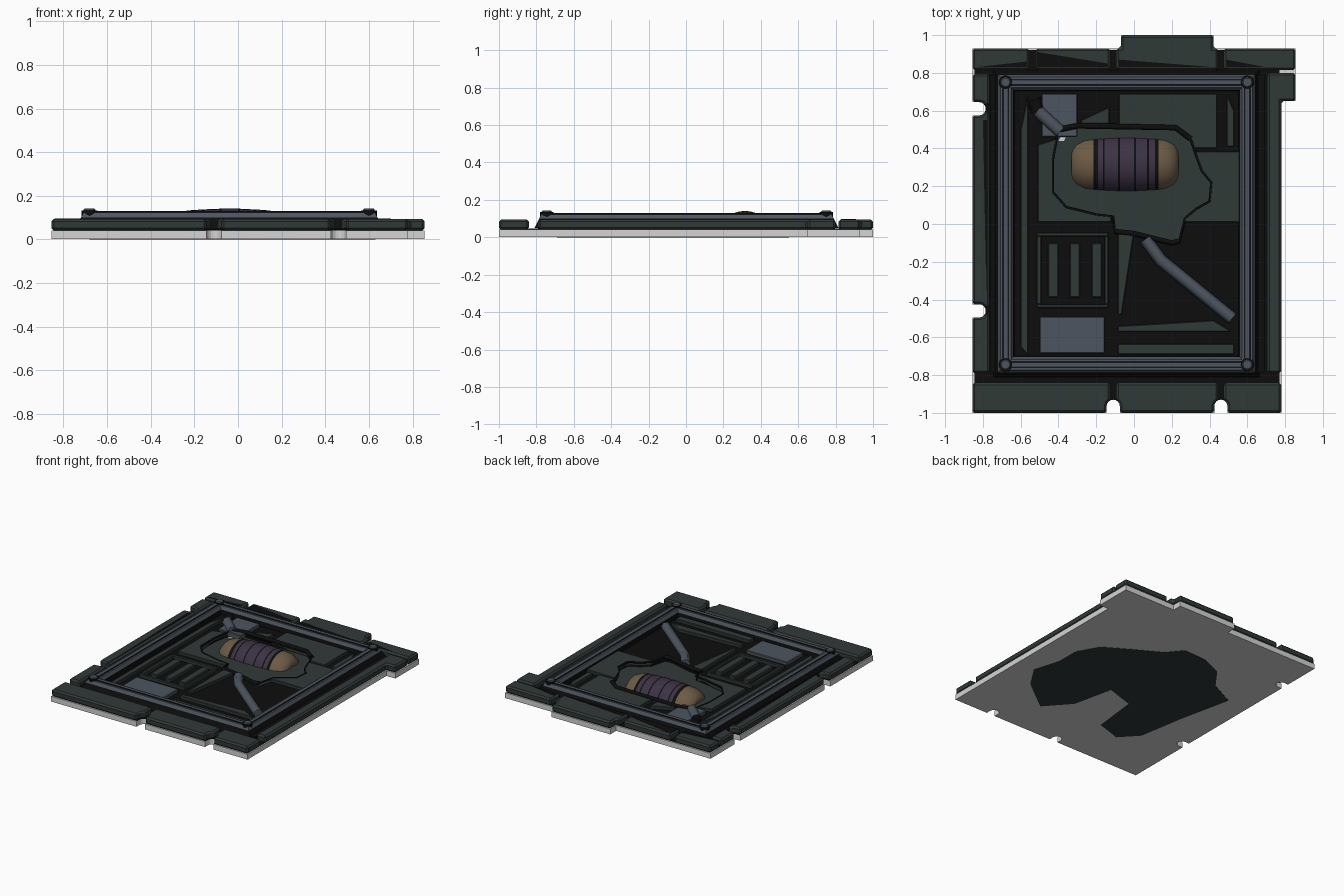
import bpy
import bmesh
from math import sin, cos, pi
from mathutils import Vector

default_cube = bpy.data.objects.get("Cube")
if default_cube:
    bpy.data.objects.remove(default_cube, do_unlink=True)


def material(name, red, green, blue):
    mat = bpy.data.materials.new(name)
    mat.use_nodes = True
    mat.diffuse_color = (red, green, blue, 1)
    shader = mat.node_tree.nodes["Principled BSDF"]
    shader.inputs["Base Color"].default_value = (red, green, blue, 1)
    shader.inputs["Roughness"].default_value = 0.8
    return mat


LIGHT = material("light_grey", 0.66, 0.66, 0.66)
GREEN = material("dark_green", 0.03, 0.041, 0.039)
BLACK = material("black", 0.004, 0.004, 0.004)
SLATE = material("slate", 0.075, 0.09, 0.115)
TAN = material("tan", 0.15, 0.105, 0.06)
PURPLE = material("purple", 0.045, 0.032, 0.058)


def finish(name, bm, *mats):
    bmesh.ops.recalc_face_normals(bm, faces=bm.faces)
    mesh = bpy.data.meshes.new(name)
    bm.to_mesh(mesh)
    bm.free()
    for mat in mats:
        mesh.materials.append(mat)
    obj = bpy.data.objects.new(name, mesh)
    bpy.context.collection.objects.link(obj)
    return obj


def add_prism(bm, points, low, high):
    bottom = [bm.verts.new((x, y, low)) for x, y in points]
    top = [bm.verts.new((x, y, high)) for x, y in points]
    bm.faces.new(bottom[::-1])
    bm.faces.new(top)
    for i in range(len(points)):
        j = (i + 1) % len(points)
        bm.faces.new((bottom[i], bottom[j], top[j], top[i]))


def rect(left, right, front, back):
    return [(left, front), (right, front), (right, back), (left, back)]


def prisms(name, outlines, low, high, mat):
    bm = bmesh.new()
    for points in outlines:
        add_prism(bm, points, low, high)
    return finish(name, bm, mat)


def apply(obj, kind, **settings):
    mod = obj.modifiers.new(kind, kind)
    for key, value in settings.items():
        setattr(mod, key, value)
    bpy.context.view_layer.objects.active = obj
    bpy.ops.object.modifier_apply(modifier=mod.name)


def cut(obj, cutter):
    apply(obj, "BOOLEAN", operation="DIFFERENCE", solver="EXACT", object=cutter)


def bevel(obj, width):
    apply(obj, "BEVEL", width=width, segments=1, limit_method="ANGLE")


def tube(name, points, height, radius, mat, cyclic=False):
    curve = bpy.data.curves.new(name, "CURVE")
    curve.dimensions = "3D"
    curve.bevel_depth = radius
    curve.bevel_resolution = 1
    curve.use_fill_caps = True
    spline = curve.splines.new("POLY")
    spline.points.add(len(points) - 1)
    for point, (x, y) in zip(spline.points, points):
        point.co = (x, y, height, 1)
    spline.use_cyclic_u = cyclic
    curve.materials.append(mat)
    obj = bpy.data.objects.new(name, curve)
    bpy.context.collection.objects.link(obj)
    return obj


# Edge notches: rounded slots pointing inward from the edges
def slot(x, y, inward):
    inward = Vector(inward)
    side = Vector((-inward.y, inward.x))
    arc = [Vector((x, y)) + inward * (0.035 + 0.035 * sin(a)) + side * 0.035 * cos(a)
           for a in (pi * i / 8 for i in range(9))]
    return [arc[0] - inward * 0.1] + arc + [arc[-1] - inward * 0.1]


notches = prisms("notch_cutter", [slot(-0.11, -1, (0, 1)), slot(0.46, -1, (0, 1)),
                                  slot(-0.855, 0.61, (1, 0)), slot(-0.855, -0.46, (1, 0))],
                 -0.1, 0.3, BLACK)
crater = [(-.40, .50), (-.3, .52), (.22, .51), (.30, .45), (.33, .36), (.36, .28),
          (.41, .22), (.40, .12), (.33, .08), (.27, .03), (.24, -.09), (.2, -.1),
          (0, -.05), (-.1, -.04), (-.11, .04), (-.2, .05), (-.36, .09), (-.43, .17),
          (-.43, .34)]
hole = prisms("crater_cutter", [crater], 0.03, 0.3, BLACK)

# Base slab with the two tabs
outline = [(-.855, -1), (.78, -1), (.78, .65), (.855, .65), (.855, .93), (.42, .93),
           (.42, 1), (-.07, 1), (-.07, .93), (-.855, .93)]
base = prisms("base_slab", [outline], 0.002, 0.042, LIGHT)
cut(base, notches)

# Irregular dark patch on the underside
patch = [(.52, -.5), (.63, -.33), (.57, -.12), (.57, .05), (.48, .21), (.3, .32),
         (.09, .44), (0, .55), (-.2, .54), (-.36, .47), (-.48, .31), (-.68, .21),
         (-.59, -.2), (-.53, -.55), (-.41, -.68), (-.22, -.62), (-.18, -.27),
         (.04, -.2), (.11, -.51), (.27, -.69), (.39, -.6)]
prisms("underside_patch", [patch], 0, 0.006, GREEN)

# Black bed showing in the gaps between plates
bed = prisms("plate_bed", [rect(-.845, .77, -.99, .92)], 0.04, 0.047, BLACK)
floor = prisms("inner_floor", [rect(-.76, .69, -.79, .795)], 0.04, 0.066, BLACK)
cut(bed, notches)
for part in (bed, floor):
    cut(part, hole)

# Border plates around the edge
border = prisms("border_plates", [
    rect(-.855, -.125, -1, -.84), rect(-.095, .445, -1, -.84), rect(.475, .78, -1, -.84),
    rect(-.855, -.765, -.79, -.475), rect(-.855, -.765, -.445, .595),
    rect(-.855, -.765, .625, .795),
    rect(-.855, -.555, .815, .93), rect(-.52, -.125, .815, .93),
    [(-.095, .815), (.445, .815), (.445, .93), (.42, .93), (.42, 1), (-.07, 1),
     (-.07, .93), (-.095, .93)],
    rect(.475, .855, .815, .93),
    [(.705, -.79), (.78, -.79), (.78, .65), (.855, .65), (.855, .8), (.705, .8)],
], 0.04, 0.095, GREEN)
cut(border, notches)
bevel(border, 0.012)

# Dark wedges painted on the border
prisms("border_wedges", [
    [(-.51, .83), (-.14, .83), (-.14, .85), (-.51, .91)],
    [(-.08, .83), (.43, .83), (-.08, .87)],
    [(.49, .83), (.7, .83), (.49, .87)],
    [(-.84, .83), (-.57, .83), (-.57, .86)],
    [(-.78, -.46), (-.778, .55), (-.80, .55)],
], 0.093, 0.097, BLACK)

# Mitred rail frame swept round the centre panel
bm = bmesh.new()
profile = [(.065, .05, 1), (.042, .095, 1), (.04, .1, 0), (.028, .123, 0), (.016, .123, 1),
           (.012, .13, 0), (-.012, .13, 1), (-.016, .123, 0), (-.028, .123, 0),
           (-.04, .1, 1), (-.05, .05, 1)]
loops = [[bm.verts.new((x, y, z)) for x, y in rect(-.68 - o, .6 + o, -.745 - o, .75 + o)]
         for o, z, _ in profile]
for k in range(len(profile) - 1):
    for i in range(4):
        j = (i + 1) % 4
        face = bm.faces.new((loops[k][i], loops[k][j], loops[k + 1][j], loops[k + 1][i]))
        face.material_index = profile[k][2]
finish("rail_frame", bm, SLATE, BLACK)


# Corner bolts
def disc(x, y, radius):
    return [(x + radius * cos(pi * i / 6), y + radius * sin(pi * i / 6)) for i in range(12)]


corners = rect(-.68, .6, -.745, .75)
prisms("bolt_collars", [disc(x, y, .036) for x, y in corners], 0.1, 0.134, BLACK)
bevel(prisms("corner_bolts", [disc(x, y, .028) for x, y in corners], 0.1, 0.142, SLATE), 0.006)

# Raised inner panels, broken open by the crater
panels = prisms("inner_panels", [
    [(-.08, .4), (.44, .4), (.44, .69), (-.08, .69)],
    [(.49, .41), (.53, .41), (.53, .6), (.49, .69)],
    rect(.2, .56, .01, .385),
    [(-.51, .01), (-.12, .01), (-.12, .5), (-.25, .5), (-.51, .42)],
    [(-.28, .53), (-.13, .53), (-.13, .62), (-.28, .55)],
    [(-.6, -.65), (-.56, -.7), (-.56, .69), (-.6, .5)],
    [(-.085, -.48), (-.065, -.48), (0, -.05), (-.085, -.05)],
    [(-.085, -.57), (.52, -.57), (.42, -.51), (-.085, -.54)],
    rect(-.085, .53, -.69, -.635),
    rect(-.11, .25, -.03, .38),
], 0.05, 0.088, GREEN)
cut(panels, hole)
bevel(panels, 0.006)

# Vent: frame bars and three slats
vent = [rect(-.455 + .115 * i, -.4 + .115 * i, -.39, -.1) for i in range(3)]
vent += [rect(-.515, -.135, -.445, -.425), rect(-.515, -.135, -.065, -.045),
         rect(-.515, -.49, -.425, -.065), rect(-.155, -.135, -.425, -.065)]
bevel(prisms("vent_slats", vent, 0.05, 0.09, GREEN), 0.005)

# Slate cover plates
bevel(prisms("cover_plates", [rect(-.5, -.155, -.685, -.49), rect(-.49, -.3, .46, .69)],
             0.05, 0.09, SLATE), 0.005)

# Crater floor, torn lip and the bright gap in it
prisms("crater_floor", [crater], 0.036, 0.052, GREEN)
tube("crater_lip", crater, 0.085, 0.007, BLACK, cyclic=True)
tube("crater_lip_back", crater[:4], 0.09, 0.015, BLACK)
tube("crater_lip_front", crater[10:14], 0.085, 0.014, BLACK)
prisms("torn_gap", [[(-.40, .44), (-.37, .44), (-.35, .49), (-.38, .48)]], 0.05, 0.056, LIGHT)

# Broken pipe in two lengths
tube("lower_pipe", [(.06, -.08), (.14, -.19), (.25, -.28), (.36, -.37), (.52, -.5)],
     0.085, 0.034, SLATE)
tube("upper_pipe", [(-.51, .60), (-.39, .49)], 0.085, 0.036, SLATE)
tube("pipe_elbow", [(-.53, .66), (-.51, .60)], 0.085, 0.036, BLACK)

# Half-buried barrel lying along x, coloured by band
bands = [(-.33, .085, 0), (-.325, .10, 0), (-.30, .125, 0), (-.26, .143, 0),
         (-.215, .148, 2), (-.19, .15, 1), (-.165, .151, 2), (-.155, .152, 1),
         (-.085, .155, 2), (-.075, .155, 1), (0, .155, 2), (.01, .155, 1),
         (.07, .152, 2), (.08, .151, 1), (.11, .15, 2), (.13, .148, 0),
         (.17, .143, 0), (.21, .125, 0), (.23, .10, 0), (.235, .085, 0)]
bm = bmesh.new()
sides = 32
rings = [[bm.verts.new((x, .315 + r * cos(2 * pi * i / sides),
                        -.014 + r * sin(2 * pi * i / sides))) for i in range(sides)]
         for x, r, _ in bands]
for k in range(len(bands) - 1):
    for i in range(sides):
        j = (i + 1) % sides
        face = bm.faces.new((rings[k][i], rings[k][j], rings[k + 1][j], rings[k + 1][i]))
        face.material_index = bands[k][2]
bm.faces.new(rings[0])
bm.faces.new(rings[-1])
bmesh.ops.bisect_plane(bm, geom=bm.verts[:] + bm.edges[:] + bm.faces[:],
                       plane_co=(0, 0, 0.03), plane_no=(0, 0, -1), clear_outer=True)
barrel = finish("barrel", bm, TAN, PURPLE, BLACK)
bpy.ops.object.select_all(action="DESELECT")
barrel.select_set(True)
bpy.context.view_layer.objects.active = barrel
bpy.ops.object.shade_smooth_by_angle()

for cutter in (notches, hole):
    bpy.data.objects.remove(cutter, do_unlink=True)
